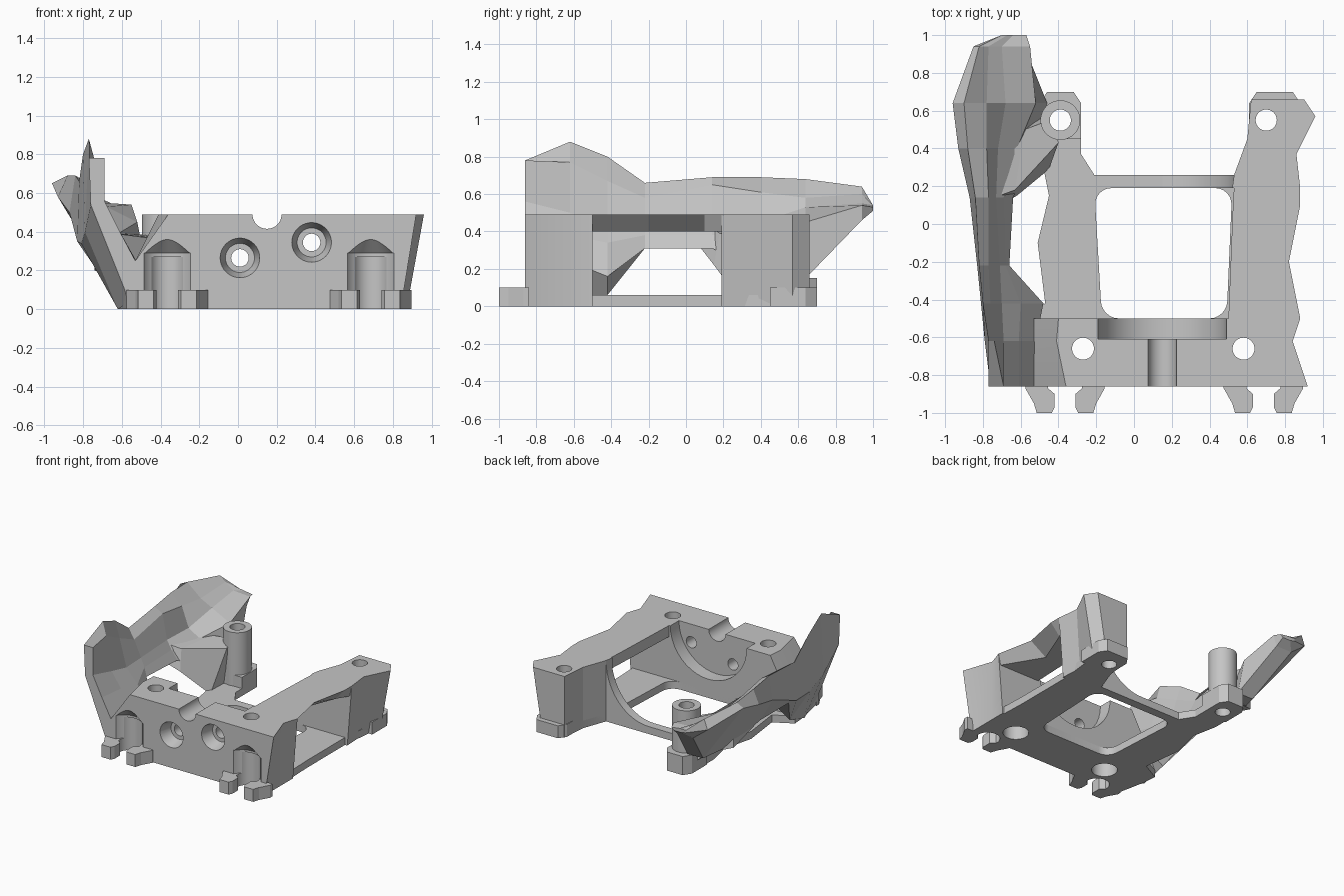
import bpy, bmesh, math
from mathutils import Vector, Matrix

if "Cube" in bpy.data.objects:
    bpy.data.objects.remove(bpy.data.objects["Cube"])

grey = bpy.data.materials.new("plain grey")
grey.use_nodes = True
grey.diffuse_color = (0.56, 0.56, 0.56, 1)
grey.node_tree.nodes["Principled BSDF"].inputs["Base Color"].default_value = (0.56, 0.56, 0.56, 1)


def finish(name, bm):
    bmesh.ops.recalc_face_normals(bm, faces=bm.faces)
    mesh = bpy.data.meshes.new(name)
    bm.to_mesh(mesh)
    bm.free()
    mesh.materials.append(grey)
    obj = bpy.data.objects.new(name, mesh)
    bpy.context.collection.objects.link(obj)
    return obj


def loft(name, rings, round_edges=0):
    """Solid skinned through matching rings of points, capped at both ends."""
    bm = bmesh.new()
    rows = [[bm.verts.new(p) for p in ring] for ring in rings]
    count = len(rows[0])
    for low, high in zip(rows, rows[1:]):
        for i in range(count):
            j = (i + 1) % count
            bm.faces.new((low[i], low[j], high[j], high[i]))
    bm.faces.new(rows[0])
    bm.faces.new(rows[-1])
    if round_edges:
        uprights = [e for e in bm.edges if e.verts[0].co.z != e.verts[1].co.z]
        bmesh.ops.bevel(bm, geom=uprights, offset=round_edges, segments=6, profile=0.5, affect='EDGES')
    return finish(name, bm)


def upright(name, outline, low, high, top=None, round_edges=0):
    """Plan outline raised from low to high, with an optional different top."""
    return loft(name, [[(x, y, low) for x, y in outline],
                       [(x, y, high) for x, y in top or outline]], round_edges)


def lengthwise(name, sections):
    """Front outlines skinned along y."""
    return loft(name, [[(x, y, z) for x, z in outline] for y, outline in sections])


def cylinder(name, start, end, radius, end_radius=None):
    start, end = Vector(start), Vector(end)
    axis = end - start
    bm = bmesh.new()
    turn = Matrix.Translation((start + end) / 2) @ axis.to_track_quat('Z', 'Y').to_matrix().to_4x4()
    bmesh.ops.create_cone(bm, cap_ends=True, segments=40, radius1=radius,
                          radius2=end_radius or radius, depth=axis.length, matrix=turn)
    return finish(name, bm)


def cut(obj, cutters):
    for cutter in cutters:
        mod = obj.modifiers.new("cut", 'BOOLEAN')
        mod.object = cutter
        mod.operation = 'DIFFERENCE'
        mod.solver = 'EXACT'
    bpy.context.view_layer.update()
    graph = bpy.context.evaluated_depsgraph_get()
    mesh = bpy.data.meshes.new_from_object(obj.evaluated_get(graph))
    obj.modifiers.clear()
    obj.data = mesh


FRONT, BACK, TOP, FLOOR = -0.86, -0.5, 0.49, 0.06
MID = 0.15
POSTS = [(-0.39, 0.55), (0.7, 0.55)]
SCREWS = [(-0.27, -0.66), (0.58, -0.66)]
CLIPS = [-0.365, 0.685]

# Front block with a faceted left flank
block = lengthwise("front_block", [
    (y, [(foot, 0), (0.84, 0), (flank, TOP), (shoulder, TOP), (-0.53, 0.25), (-0.62, 0.25)])
    for y, foot, flank, shoulder in [(FRONT, -0.56, 0.92, -0.36), (-0.62, -0.61, 0.84, -0.41),
                                     (BACK, -0.62, 0.88, -0.4)]])

# Floor plate
floor = upright("floor_plate", [
    (-0.56, FRONT), (-0.62, BACK), (-0.47, -0.42), (-0.51, -0.1), (-0.45, 0.15), (-0.49, 0.35),
    (-0.49, 0.6), (-0.28, 0.6), (-0.28, 0.37), (-0.21, 0.26), (0.53, 0.26), (0.6, 0.45),
    (0.62, 0.66), (0.82, 0.66), (0.86, 0.55), (0.82, 0.2), (0.82, -0.3), (0.84, FRONT)], 0, FLOOR)

# Rear posts
left_post = upright("rear_left_post",
    [(0.52, 0.19), (0.84, 0.19), (0.83, 0.37), (0.87, 0.57), (0.82, 0.66), (0.62, 0.66), (0.6, 0.45), (0.53, 0.26)],
    0, TOP,
    [(0.52, 0.19), (0.88, 0.19), (0.86, 0.37), (0.96, 0.57), (0.9, 0.66), (0.62, 0.66), (0.6, 0.45), (0.53, 0.26)])
right_post = cylinder("rear_right_post", (*POSTS[0], 0), (*POSTS[0], TOP), 0.105)

# Feet around the posts
feet = []
for side, x, half, height in (("right", -0.39, 0.11, 0.15), ("left", 0.745, 0.135, 0.1)):
    feet.append(upright(f"rear_{side}_foot", [
        (x - half, 0.45), (x - half, 0.64), (x - half + 0.04, 0.7),
        (x + half - 0.04, 0.7), (x + half, 0.64), (x + half, 0.45)], 0, height))

# Side rail with a tapered underside
rail = lengthwise("left_rail", [
    (y, [(edge, TOP), (outer, TOP), (inner, 0.4), (edge, 0.4)])
    for y, edge, outer, inner in [(BACK, 0.5, 0.88, 0.86), (-0.2, 0.512, 0.82, 0.68),
                                  (0.1, 0.524, 0.88, 0.8), (0.2, 0.53, 0.88, 0.86)]])

# Curved gusset from the floor up to the rear left post
arc = [(MID + 0.38 * math.sin(a), TOP - 0.43 * math.cos(a))
       for a in (math.pi / 2 * i / 14 for i in range(15))]
gusset_outline = arc + [(0.56, TOP), (0.56, 0), (MID, 0)]
gusset = lengthwise("rear_gusset", [(0.19, gusset_outline), (0.26, gusset_outline)])

# Front clip prongs
for c, middle in zip(("right", "left"), CLIPS):
    for p, s in (("outer", -1), ("inner", 1)):
        upright(f"{c}_clip_{p}_prong", [(middle + s * dx, y) for dx, y in
                [(0.09, -0.84), (0.21, -0.84), (0.21, -0.87), (0.165, -0.95), (0.15, -1),
                 (0.07, -1), (0.055, -0.97), (0.055, -0.9), (0.09, -0.87)]], 0, 0.1)

# Faceted side wing with an inner shelf that widens towards the rear
wing = lengthwise("right_wing", [
    (FRONT, [(-0.56, 0.04), (-0.76, 0.54), (-0.77, 0.78), (-0.69, 0.78), (-0.69, 0.56), (-0.61, 0.4), (-0.53, 0.25)]),
    (-0.62, [(-0.62, 0), (-0.79, 0.4), (-0.77, 0.88), (-0.74, 0.77), (-0.69, 0.5), (-0.61, 0.38), (-0.52, 0.24)]),
    (-0.42, [(-0.63, 0.06), (-0.81, 0.34), (-0.8, 0.8), (-0.76, 0.67), (-0.7, 0.45), (-0.6, 0.34), (-0.48, 0.16)]),
    (-0.22, [(-0.76, 0.31), (-0.83, 0.35), (-0.82, 0.66), (-0.77, 0.58), (-0.71, 0.45), (-0.68, 0.38), (-0.66, 0.31)]),
    (0.14, [(-0.76, 0.31), (-0.87, 0.5), (-0.84, 0.69), (-0.77, 0.65), (-0.73, 0.45), (-0.69, 0.38), (-0.64, 0.31)]),
    (0.4, [(-0.7, 0.2), (-0.93, 0.58), (-0.88, 0.69), (-0.78, 0.61), (-0.72, 0.45), (-0.62, 0.39), (-0.53, 0.18)]),
    (0.64, [(-0.6, 0.15), (-0.96, 0.65), (-0.9, 0.68), (-0.78, 0.58), (-0.68, 0.53), (-0.52, 0.45), (-0.46, 0.15)]),
    (0.94, [(-0.72, 0.46), (-0.85, 0.56), (-0.82, 0.64), (-0.77, 0.6), (-0.7, 0.55), (-0.55, 0.54), (-0.58, 0.46)]),
    (1, [(-0.66, 0.51), (-0.7, 0.52), (-0.7, 0.54), (-0.67, 0.54), (-0.64, 0.54), (-0.57, 0.53), (-0.59, 0.51)])])

# Arm joining the wing and the rear right post
arm = loft("wing_arm", [
    [(-0.74, 0.08, 0.31), (-0.74, 0.45, 0.2), (-0.74, 0.45, 0.42), (-0.74, 0.14, 0.42)],
    [(-0.62, 0.15, 0.22), (-0.58, 0.53, 0.15), (-0.58, 0.5, 0.39), (-0.63, 0.18, 0.39)],
    [(-0.45, 0.29, 0.03), (-0.44, 0.6, 0.03), (-0.42, 0.56, 0.38), (-0.4, 0.43, 0.36)]])

# Cutters: rounded window, bearing pocket, cable groove, bores and clip recesses
window = upright("window_cutter", [(-0.17, BACK), (0.49, BACK), (0.52, 0.19), (-0.21, 0.19)], -0.1, 0.1,
                 round_edges=0.09)
pocket = cylinder("pocket_cutter", (MID, -0.61, TOP), (MID, -0.4, TOP), 0.34)
groove = cylinder("groove_cutter", (MID, -1, TOP), (MID, -0.4, TOP), 0.075)
bores, drills, recesses = [], [], []
for x, z in [(0.01, 0.265), (0.38, 0.345)]:
    bores.append(cylinder("bore_cutter", (x, -1, z), (x, -0.4, z), 0.045))
    bores.append(cylinder("counterbore_cutter", (x, -0.87, z), (x, -0.76, z), 0.105, 0.075))
for x, y in SCREWS:
    drills.append(cylinder("screw_cutter", (x, y, -0.1), (x, y, 0.6), 0.058))
    drills.append(cylinder("screw_head_cutter", (x, y, -0.1), (x, y, 0.14), 0.095))
for x, y in POSTS:
    drills.append(cylinder("post_cutter", (x, y, -0.1), (x, y, 0.6), 0.056))
for x in CLIPS:
    recesses.append(cylinder("clip_cutter", (x, FRONT, -0.1), (x, FRONT, 0.27), 0.092))
    recesses.append(cylinder("clip_relief_cutter", (x, -0.93, 0.1), (x, -0.93, 0.29), 0.14))
    recesses.append(cylinder("clip_dome_cutter", (x, -0.93, 0.285), (x, -0.93, 0.36), 0.14, 0.07))

cut(block, [pocket, groove] + bores + drills[:4] + recesses)
cut(floor, [window] + drills + recesses)
cut(left_post, drills[-1:])
cut(right_post, drills[-2:-1])
cut(arm, drills[-2:-1])
for foot, drill in zip(feet, drills[-2:]):
    cut(foot, [drill])

for cutter in [window, pocket, groove] + bores + drills + recesses:
    bpy.data.objects.remove(cutter)

# Smooth the round surfaces, keep the facets crisp
for obj in (block, floor, right_post, gusset):
    bpy.ops.object.select_all(action='DESELECT')
    obj.select_set(True)
    bpy.context.view_layer.objects.active = obj
    bpy.ops.object.shade_smooth_by_angle(angle=math.radians(20))
